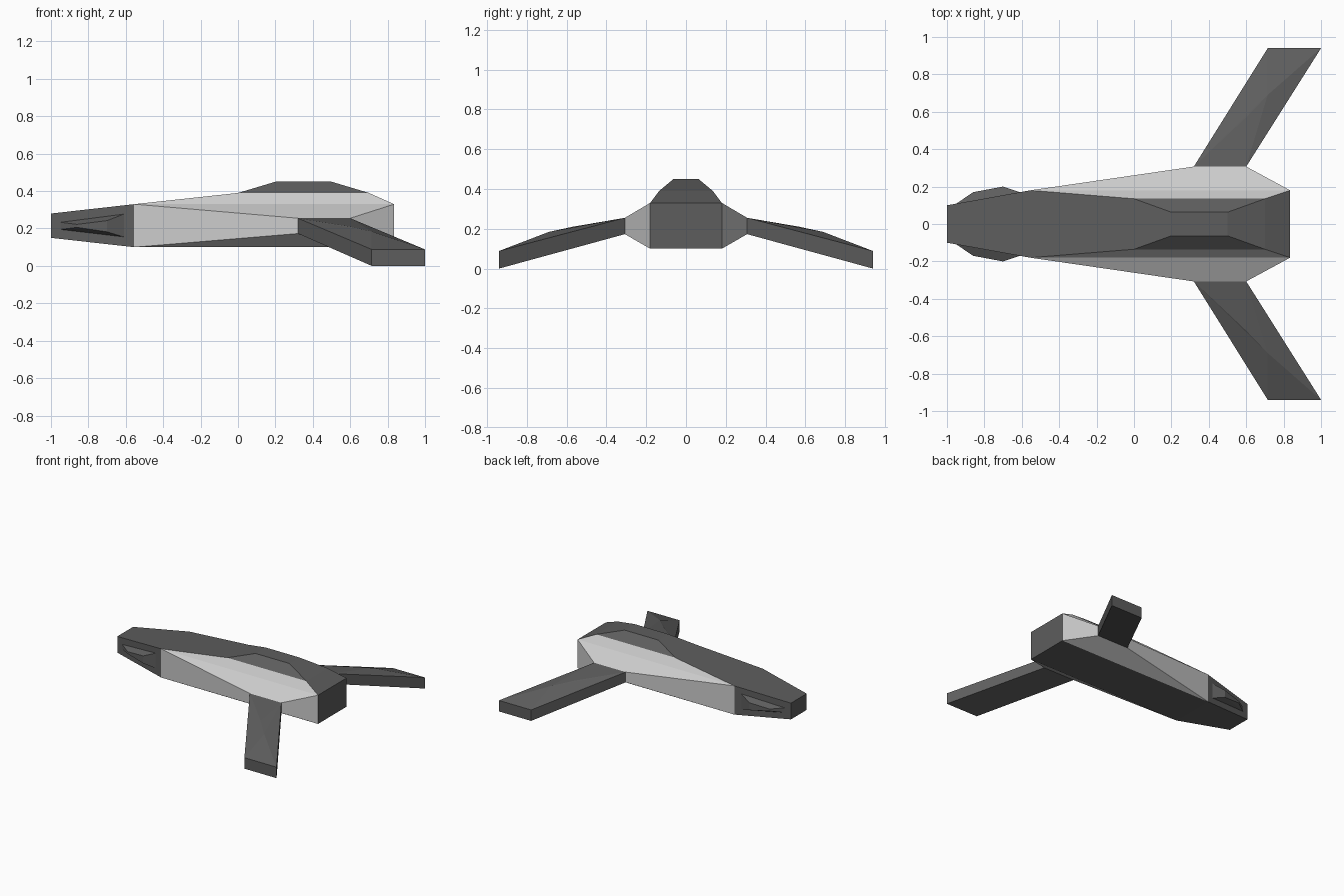
import bpy, bmesh

if "Cube" in bpy.data.objects:
    bpy.data.objects.remove(bpy.data.objects["Cube"])


def material(name, v):
    m = bpy.data.materials.new(name)
    m.diffuse_color = (v, v, v, 1)
    m.use_nodes = True
    m.node_tree.nodes["Principled BSDF"].inputs["Base Color"].default_value = m.diffuse_color
    return m


DARK = material("dark_grey", 0.11)
LIGHT = material("light_grey", 0.55)


def flip(face):
    return [(x, -y, z) for x, y, z in reversed(face)]


def build(name, dark, light=()):
    """Make one flat-shaded object from lists of faces."""
    bm = bmesh.new()
    for mat_index, faces in enumerate((dark, light)):
        for pts in faces:
            f = bm.faces.new([bm.verts.new(p) for p in pts])
            f.material_index = mat_index
    bmesh.ops.remove_doubles(bm, verts=bm.verts, dist=0.0005)
    bmesh.ops.recalc_face_normals(bm, faces=bm.faces)
    me = bpy.data.meshes.new(name)
    bm.to_mesh(me)
    bm.free()
    me.materials.append(DARK)
    me.materials.append(LIGHT)
    ob = bpy.data.objects.new(name, me)
    bpy.context.collection.objects.link(ob)
    return ob


def strip(edge):
    """Quads spanning left to right between matching edge points."""
    return [[a, b, (b[0], -b[1], b[2]), (a[0], -a[1], a[2])]
            for a, b in zip(edge, edge[1:])]


# Hull: deck, nose, belly and tail follow one half outline
nose_t, nose_b = (-1, .1, .28), (-1, .1, .15)
neck_t, neck_b = (-.555, .18, .33), (-.555, .18, .1)
tail_t, tail_b = (.835, .18, .33), (.835, .18, .1)
sh_f, sh_r = (0, .135, .39), (.7, .135, .39)
can_f, can_r = (.2, .063, .45), (.5, .063, .45)
hip = [(.32, .307, .255), (.6, .307, .255), (.6, .307, .173), (.32, .307, .173)]

deck = strip([neck_b, nose_b, nose_t, neck_t, sh_f, can_f, can_r, sh_r, tail_t, tail_b, neck_b])
nose_side = [nose_t, neck_t, neck_b, nose_b]
canopy_side = [sh_f, can_f, can_r, sh_r]
panels = [
    [neck_t, sh_f, sh_r, tail_t],
    [neck_t, tail_t, hip[1], hip[0]],
    [neck_t, hip[0], hip[3], neck_b],
    [tail_t, tail_b, hip[2], hip[1]],
    [neck_b, hip[3], hip[2], tail_b],
    hip,
]
dark_sides = [nose_side, canopy_side]
build("hull", deck + dark_sides + [flip(f) for f in dark_sides],
      panels + [flip(f) for f in panels])

# Wings: swept and drooped, with a raised crease on the upper face
tip = [(.715, .94, .088), (1, .94, .088), (1, .94, 0), (.715, .94, 0)]
r1, r2 = (.6, .57, .21), (.715, .69, .184)
wing = [
    tip, hip,
    [hip[0], tip[0], tip[3], hip[3]],
    [hip[1], hip[2], tip[2], tip[1]],
    [hip[3], tip[3], tip[2], hip[2]],
    [hip[0], hip[1], r1], [hip[0], r1, r2], [hip[0], r2, tip[0]],
    [hip[1], r2, r1], [hip[1], tip[1], r2], [tip[0], r2, tip[1]],
]

# Nose intakes: tapered bulges on the cheeks
top = [(-.95, .109, .233), (-.86, .17, .222), (-.7, .2, .242), (-.61, .17, .277)]
bot = [(-.95, .109, .195), (-.86, .17, .206), (-.7, .2, .182), (-.61, .17, .155)]
intake = [[a, b, c, d] for a, b, c, d in zip(top, top[1:], bot[1:], bot)]
for row in (top, bot):
    intake += [[row[0], row[1], row[2]], [row[0], row[2], row[3]]]
intake.append([top[0], top[3], bot[3], bot[0]])

for part, faces in (("wing", wing), ("intake", intake)):
    build(part + "_left", faces)
    build(part + "_right", [flip(f) for f in faces])
